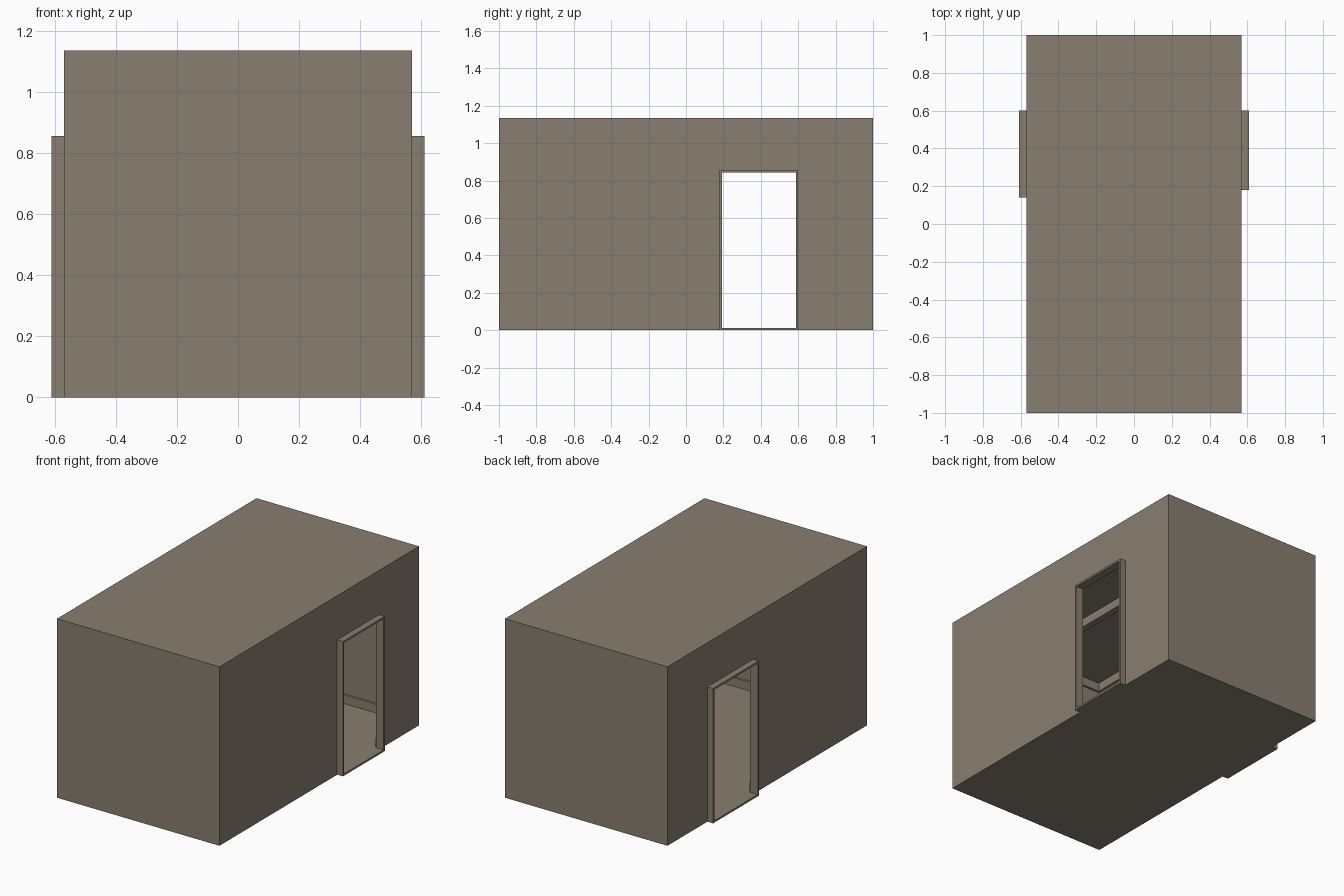
import bpy
import bmesh
from mathutils import Vector

default = bpy.data.objects.get("Cube")
if default:
    bpy.data.objects.remove(default, do_unlink=True)

mat = bpy.data.materials.new("warm grey brown")
mat.use_nodes = True
COLOUR = (0.25, 0.21, 0.16, 1)
mat.diffuse_color = COLOUR
mat.node_tree.nodes["Principled BSDF"].inputs["Base Color"].default_value = COLOUR

# Overall sizes
HX, HY, H = 0.57, 1.0, 1.135     # half width, half length, height
T = 0.012                        # wall thickness
DOOR_TOP, FRAME_X, BAR = 0.855, 0.61, 0.012
DOORS = {1: (0.18, 0.60), -1: (0.14, 0.60)}   # y range of each side's door frame
TRIM_H, TRIM_D = 0.055, 0.014


def boxes(name, spans):
    """One object made of boxes, each given as x, y and z ranges."""
    bm = bmesh.new()
    for span in spans:
        lo, hi = (Vector(c) for c in zip(*[sorted(r) for r in span]))
        for v in bmesh.ops.create_cube(bm, size=1)["verts"]:
            v.co = (lo + hi) / 2 + v.co * (hi - lo)
    mesh = bpy.data.meshes.new(name)
    bm.to_mesh(mesh)
    bm.free()
    mesh.materials.append(mat)
    obj = bpy.data.objects.new(name, mesh)
    bpy.context.collection.objects.link(obj)
    return obj


def cut(target, spans):
    """Subtract a box from the target."""
    cutter = boxes("cutter", [spans])
    cutter.hide_render = True
    mod = target.modifiers.new("cut", "BOOLEAN")
    mod.operation, mod.solver, mod.object = "DIFFERENCE", "EXACT", cutter
    bpy.context.view_layer.objects.active = target
    bpy.ops.object.modifier_apply(modifier=mod.name)
    bpy.data.objects.remove(cutter, do_unlink=True)


# Hollow room shell with a doorway in each long wall
shell = boxes("room_shell", [((-HX, HX), (-HY, HY), (0, H))])
ix, iy = HX - T, HY - T
cut(shell, ((-ix, ix), (-iy, iy), (T, H - T)))
for side, (y0, y1) in DOORS.items():
    cut(shell, ((side * (HX - 0.1), side * (HX + 0.1)),
                (y0 + BAR, y1 - BAR), (BAR, DOOR_TOP - BAR)))

# Door frames: two jambs, lintel and threshold
for side, (y0, y1) in DOORS.items():
    depth = (side * (ix - 0.002), side * FRAME_X)
    inner = (y0 + BAR, y1 - BAR)
    boxes("left_door_frame" if side > 0 else "right_door_frame", [
        (depth, (y0, y0 + BAR), (0, DOOR_TOP)),
        (depth, (y1 - BAR, y1), (0, DOOR_TOP)),
        (depth, inner, (DOOR_TOP - BAR, DOOR_TOP)),
        (depth, inner, (0, BAR)),
    ])

# Skirting along the floor, broken at the doors, and cornice along the ceiling
low, high = (T, T + TRIM_H), (H - T - TRIM_H, H - T)
skirting, cornice = [], []
for s in (1, -1):
    y0, y1 = DOORS[s]
    along_x = (s * (ix - TRIM_D), s * ix)
    along_y = (s * (iy - TRIM_D), s * iy)
    skirting += [(along_x, (-iy, y0), low), (along_x, (y1, iy), low)]
    cornice.append((along_x, (-iy, iy), high))
    inner_x = (-ix + TRIM_D, ix - TRIM_D)
    skirting.append((inner_x, along_y, low))
    cornice.append((inner_x, along_y, high))
boxes("skirting", skirting)
boxes("cornice", cornice)

# Ceiling beam running the length of the room
boxes("ceiling_beam", [((-0.02, 0.02), (-iy + TRIM_D, iy - TRIM_D), high)])
